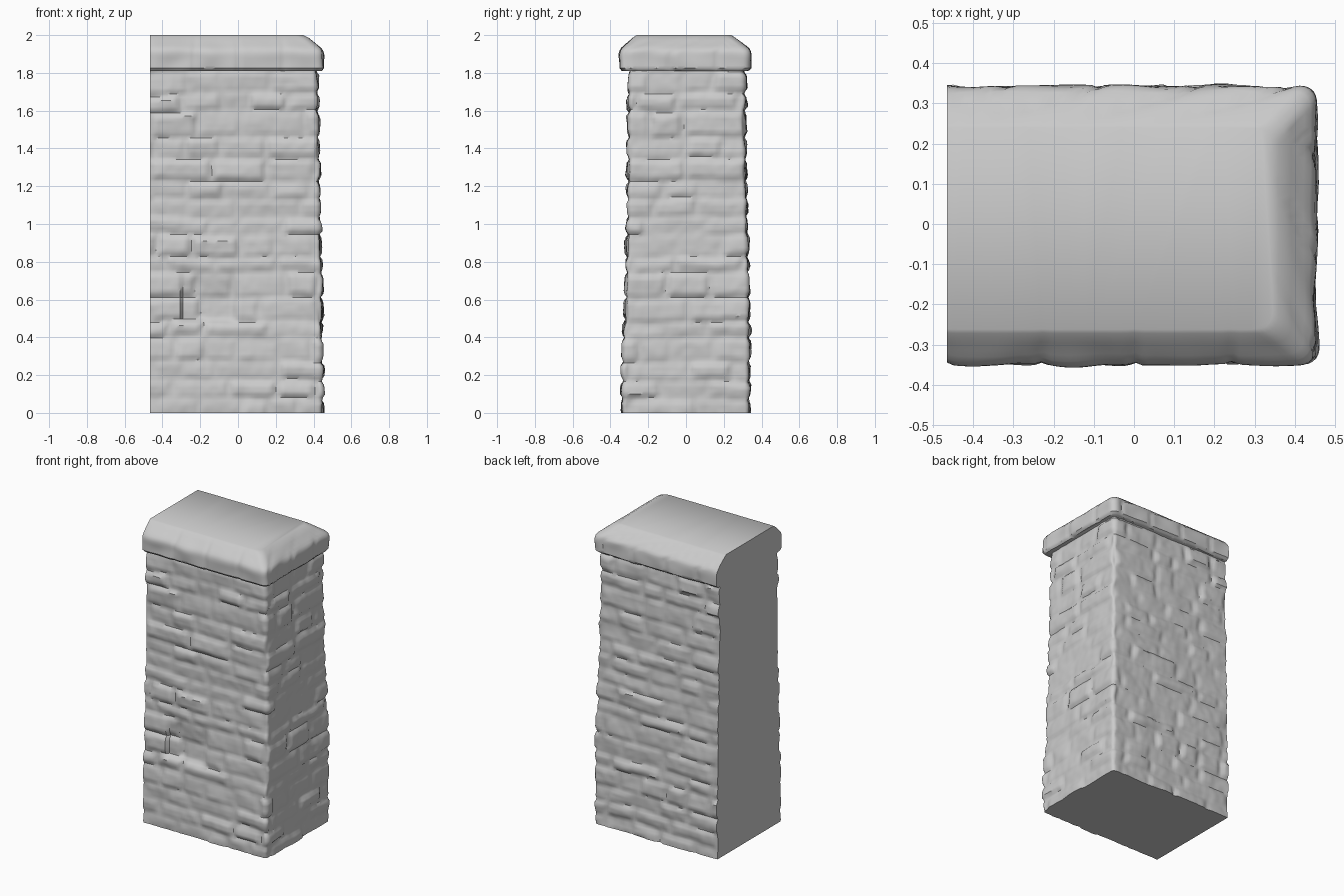
import bpy, bmesh, math, random
from mathutils import Vector, noise

if "Cube" in bpy.data.objects:
    bpy.data.objects.remove(bpy.data.objects["Cube"])

random.seed(7)
LEFT = -0.465


def interp(table, z):
    # piecewise-linear lookup: rows of (z, front y, back y, right x)
    for a, b in zip(table, table[1:]):
        if z <= b[0]:
            t = max(0.0, (z - a[0]) / (b[0] - a[0]))
            return [p + (q - p) * t for p, q in zip(a[1:], b[1:])]
    return table[-1][1:]


def ring(y0, y1, x1, r, n_long=56, n_side=36, n_arc=5):
    # U-shaped outline with two rounded corners: (point, outward normal)
    pts = []
    for i in range(n_long):
        pts.append((Vector((LEFT + (x1 - r - LEFT) * i / n_long, y0, 0)), Vector((0, -1, 0))))
    for i in range(n_arc):
        a = -math.pi / 2 * (1 - i / n_arc)
        n = Vector((math.cos(a), math.sin(a), 0))
        pts.append((Vector((x1 - r, y0 + r, 0)) + n * r, n))
    for i in range(n_side):
        pts.append((Vector((x1, y0 + r + (y1 - y0 - 2 * r) * i / n_side, 0)), Vector((1, 0, 0))))
    for i in range(n_arc):
        a = math.pi / 2 * i / n_arc
        n = Vector((math.cos(a), math.sin(a), 0))
        pts.append((Vector((x1 - r, y1 - r, 0)) + n * r, n))
    for i in range(n_long + 1):
        pts.append((Vector((x1 - r + (LEFT - x1 + r) * i / n_long, y1, 0)), Vector((0, 1, 0))))
    return pts


def loft(name, zs, table, r, relief):
    # stack displaced rings into a closed solid with a flat left end
    bm = bmesh.new()
    rows = []
    for z in zs:
        row, s, prev = [], 0.0, None
        for p, n in ring(*interp(table, z), r):
            s += (p - prev).length if prev else 0
            prev = p
            q = p + n * relief(s, z, p, n)
            q.x = max(q.x, LEFT)
            row.append(bm.verts.new((q.x, q.y, z)))
        rows.append(row)
    for a, b in zip(rows, rows[1:]):
        for i in range(len(a)):
            j = (i + 1) % len(a)
            bm.faces.new((a[i], a[j], b[j], b[i]))
    bm.faces.new(rows[0][::-1])
    bm.faces.new(rows[-1])
    mesh = bpy.data.meshes.new(name)
    bm.to_mesh(mesh)
    bm.free()
    ob = bpy.data.objects.new(name, mesh)
    bpy.context.collection.objects.link(ob)
    bpy.ops.object.select_all(action='DESELECT')
    ob.select_set(True)
    bpy.context.view_layer.objects.active = ob
    bpy.ops.object.shade_smooth_by_angle(angle=math.radians(40))
    return ob


# Random stone courses: (bottom, top, [(start, end, bulge, tilt), ...])
courses, z = [], -0.02
while z < 1.85:
    h = random.uniform(0.075, 0.14)
    stones, s = [], -random.uniform(0, 0.2)
    while s < 2.7:
        w = random.uniform(0.14, 0.36)
        stones.append((s, s + w, random.uniform(-0.007, 0.008), random.uniform(-0.006, 0.006)))
        s += w
    courses.append((z, z + h, stones))
    z += h


def smooth(t):
    t = min(1.0, max(0.0, t))
    return t * t * (3 - 2 * t)


def stone_relief(s, z, p, n):
    # bulging stones with soft joints
    zz = z + 0.022 * noise.noise(Vector((s * 3.5, z * 1.5, 1)))
    ss = s + 0.02 * noise.noise(Vector((s * 2, z * 9, 5)))
    d = 0.0
    for lo, hi, stones in courses:
        if lo <= zz < hi:
            for a, b, bulge, tilt in stones:
                if a <= ss < b:
                    edge = smooth(min(zz - lo, hi - zz, (ss - a) * 0.8, (b - ss) * 0.8) / 0.028)
                    v = (zz - lo) / (hi - lo) - 0.5
                    d = -0.010 * (1 - edge) + (bulge + tilt * v * 2) * edge
    d += 0.007 * noise.noise(Vector((s * 7, z * 9, 2))) + 0.003 * noise.noise(Vector((s * 25, z * 25, 3)))
    # recessed stone with a ledge on the front
    if n.y < -0.9:
        m = smooth((p.x + 0.31) / 0.02) * smooth((0.01 - p.x) / 0.05)
        d -= 0.026 * m * smooth((z - 0.485) / 0.02) * smooth((0.78 - z) / 0.2)
    return d


def cap_relief(s, z, p, n):
    # gentle lumps and shallow joints between coping stones
    fade = 1 - smooth((z - 1.93) / 0.07)
    c = s + 0.015 * noise.noise(Vector((s * 3, z * 6, 8)))
    k = c % 0.235
    joint = 1 - smooth(min(k, 0.235 - k) / 0.022)
    lump = 0.009 * noise.noise(Vector((s * 8, z * 10, 12)))
    return (lump - 0.007 * joint) * (0.15 + 0.85 * fade)


# Tapering stone wall body
body = [(0.0, -0.342, 0.338, 0.452), (0.35, -0.338, 0.337, 0.448), (0.6, -0.322, 0.336, 0.447),
        (0.95, -0.314, 0.328, 0.44), (1.4, -0.308, 0.318, 0.43), (1.82, -0.306, 0.314, 0.42)]
loft("wall_body", [1.82 * i / 110 for i in range(111)], body, 0.028, stone_relief)

# Overhanging chamfered coping
coping = [(1.81, -0.335, 0.325, 0.44), (1.825, -0.35, 0.342, 0.452), (1.9, -0.352, 0.343, 0.452),
          (1.925, -0.345, 0.338, 0.446), (1.985, -0.283, 0.262, 0.375), (2.0, -0.262, 0.24, 0.345)]
cap_z = [1.81, 1.817, 1.825] + [1.825 + 0.16 * i / 12 for i in range(1, 13)] + [1.993, 2.0]
loft("wall_coping", cap_z, coping, 0.04, cap_relief)
